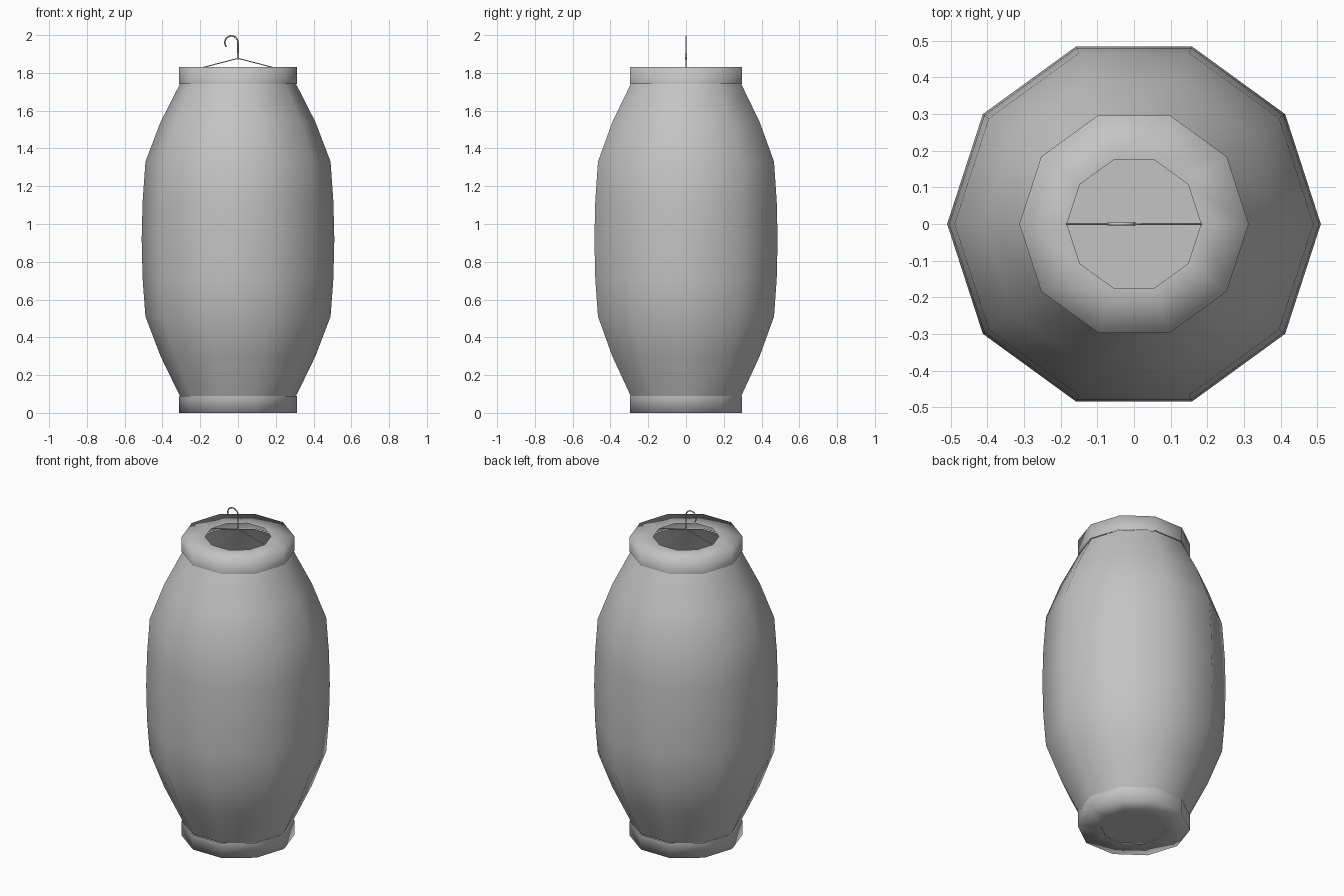
import bpy, bmesh
from math import sin, cos, pi, radians

cube = bpy.data.objects.get("Cube")
if cube:
    bpy.data.objects.remove(cube, do_unlink=True)

SIDES = 10

grey = bpy.data.materials.new("plain grey")
grey.use_nodes = True
colour = (0.55, 0.55, 0.55, 1)
grey.diffuse_color = colour
grey.node_tree.nodes["Principled BSDF"].inputs["Base Color"].default_value = colour


def lathe(name, profile):
    """Smooth ten-sided shell from (radius, height) points."""
    bm = bmesh.new()
    rings = [[bm.verts.new((r * cos(2 * pi * i / SIDES), r * sin(2 * pi * i / SIDES), z))
              for i in range(SIDES)] for r, z in profile]
    for low, high in zip(rings, rings[1:]):
        for i in range(SIDES):
            j = (i + 1) % SIDES
            bm.faces.new((low[i], low[j], high[j], high[i])).smooth = True
    mesh = bpy.data.meshes.new(name)
    bm.to_mesh(mesh)
    bm.free()
    mesh.materials.append(grey)
    obj = bpy.data.objects.new(name, mesh)
    bpy.context.collection.objects.link(obj)
    return obj


def wire(name, points, radius):
    """Round wire through (x, z) points in the y = 0 plane."""
    curve = bpy.data.curves.new(name, "CURVE")
    curve.dimensions = "3D"
    curve.bevel_depth = radius
    curve.bevel_resolution = 1
    curve.use_fill_caps = True
    spline = curve.splines.new("POLY")
    spline.points.add(len(points) - 1)
    for p, (x, z) in zip(spline.points, points):
        p.co = (x, 0, z, 1)
    curve.materials.append(grey)
    obj = bpy.data.objects.new(name, curve)
    bpy.context.collection.objects.link(obj)
    return obj


# Paper shade, bulging in the middle
lathe("lantern_shade", [(0.308, 0.09), (0.41, 0.30), (0.49, 0.51), (0.505, 0.71),
                        (0.51, 0.92), (0.505, 1.12), (0.49, 1.33), (0.41, 1.54),
                        (0.308, 1.74)])

# Collars with a flat ring at each end
lathe("top_collar", [(0.313, 1.74), (0.313, 1.83), (0.183, 1.83)])
lathe("bottom_collar", [(0.183, 0), (0.313, 0), (0.313, 0.09)])

# Floor closing the bottom opening
bpy.ops.mesh.primitive_circle_add(vertices=SIDES, radius=0.183, fill_type="NGON",
                                  location=(0, 0, 0.002), rotation=(0, 0, pi / 2))
floor = bpy.context.object
floor.name = "floor_disc"
floor.data.materials.append(grey)

# Hanger: two sloping arms, a thicker sleeve and a hook
wire("hanger_arms", [(-0.185, 1.829), (0, 1.877), (0.185, 1.829)], 0.003)
wire("hanger_sleeve", [(0, 1.872), (0, 1.905)], 0.006)
arc = [(-0.035 + 0.035 * cos(radians(a)), 1.961 + 0.035 * sin(radians(a)))
       for a in range(0, 221, 20)]
wire("hanger_hook", [(0, 1.875)] + arc, 0.004)
